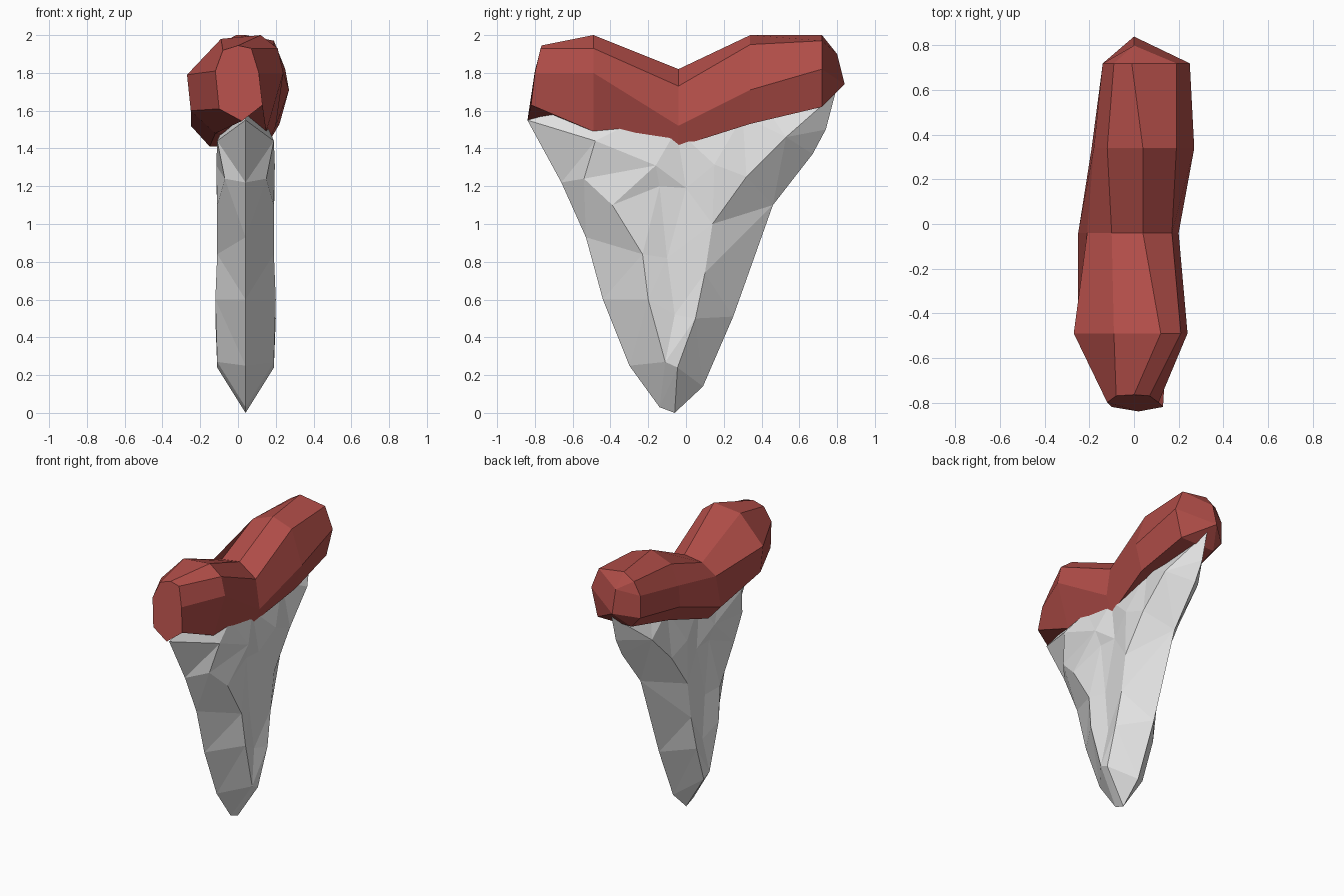
import bpy, bmesh
from mathutils import Vector
from mathutils.geometry import delaunay_2d_cdt

if "Cube" in bpy.data.objects:
    bpy.data.objects.remove(bpy.data.objects["Cube"])


def material(name, rgb):
    m = bpy.data.materials.new(name)
    m.use_nodes = True
    m.diffuse_color = (*rgb, 1)
    m.node_tree.nodes["Principled BSDF"].inputs["Base Color"].default_value = (*rgb, 1)
    return m


def finish(bm, name, mat):
    bmesh.ops.remove_doubles(bm, verts=bm.verts, dist=0.0005)
    bmesh.ops.recalc_face_normals(bm, faces=bm.faces)
    mesh = bpy.data.meshes.new(name)
    bm.to_mesh(mesh)
    bm.free()
    mesh.materials.append(mat)
    obj = bpy.data.objects.new(name, mesh)
    bpy.context.collection.objects.link(obj)
    return obj


# Blade: sharp rim (y, z), raised ridge and hollow (y, z, half thickness)
rim = [(-.06, 0), (.09, .14), (.25, .51), (.46, 1.1), (.67, 1.37), (.74, 1.5),
       (.79, 1.69), (.35, 1.72), (-.05, 1.6), (-.5, 1.64), (-.84, 1.55),
       (-.66, 1.22), (-.53, .93), (-.44, .6), (-.3, .25), (-.14, .03)]
ridge = [(-.48, 1.44, .15), (-.54, 1.24, .11), (-.39, 1.1, .15), (-.23, .84, .15),
         (-.2, .6, .16), (-.11, .27, .15), (-.045, .24, .15), (.05, .5, .16),
         (.1, .74, .15), (.14, 1.0, .15), (.32, 1.25, .15), (.53, 1.46, .14)]
hollow = [(-.16, 1.31, .155), (.15, 1.315, .155), (-.14, 1.2, .125), (0, 1.19, .125),
          (-.1, .82, .12), (-.06, .52, .13),
          (-.3, 1.53, .11), (-.05, 1.5, .11), (.3, 1.57, .1)]

points = [(y, z, 0) for y, z in rim] + ridge + hollow
n, k = len(rim), len(ridge)
edges = [(i, (i + 1) % n) for i in range(n)]
edges += [(n + i, n + i + 1) for i in range(k - 1)]
flat, _, tris, source, _, _ = delaunay_2d_cdt(
    [Vector(p[:2]) for p in points], edges, [], 1, 0.0001)

bm = bmesh.new()
for side in (-1, 1):
    verts = [bm.verts.new((.04 + side * (points[s[0]][2] if s else .1), p.x, p.y))
             for p, s in zip(flat, source)]
    for tri in tris:
        bm.faces.new([verts[i] for i in tri])
finish(bm, "tooth_blade", material("pale grey enamel", (.75, .75, .75)))

# Root: eight-sided rings (x, z) along y, starting at the top left
rings = [
    (-.49, [(-.09, 1.98), (.12, 2.0), (.21, 1.93), (.24, 1.8),
            (.15, 1.49), (-.12, 1.48), (-.25, 1.6), (-.27, 1.79)]),
    (-.04, [(-.1, 1.8), (.04, 1.82), (.17, 1.73), (.2, 1.52),
            (.15, 1.41), (-.15, 1.41), (-.25, 1.52), (-.21, 1.73)]),
    (.34, [(-.12, 1.94), (.04, 2.0), (.19, 1.95), (.27, 1.71),
           (.22, 1.53), (-.1, 1.53), (-.19, 1.65), (-.18, 1.8)]),
    (.72, [(-.09, 1.95), (-.01, 2.0), (.19, 1.97), (.25, 1.82),
           (.2, 1.62), (-.07, 1.62), (-.14, 1.7), (-.14, 1.86)]),
]
front_cap = [(-.08, -.77, 1.92), (0, -.765, 1.945), (.07, -.77, 1.93), (.11, -.8, 1.8),
             (.13, -.82, 1.63), (.02, -.84, 1.545), (-.1, -.82, 1.61), (-.12, -.8, 1.81)]
upper, lower = (0, .8, 1.9), (0, .84, 1.74)
back_tip = [upper] * 3 + [lower] * 4 + [upper]

loops = [front_cap]
loops += [[(x, y, z) for x, z in ring] for y, ring in rings]
loops += [back_tip]
bm = bmesh.new()
loops = [[bm.verts.new(p) for p in loop] for loop in loops]
bm.faces.new(loops[0])
for a, b in zip(loops, loops[1:]):
    for i in range(8):
        j = (i + 1) % 8
        bm.faces.new((a[i], a[j], b[j], b[i]))
finish(bm, "tooth_root", material("brick red root", (.44, .075, .065)))
